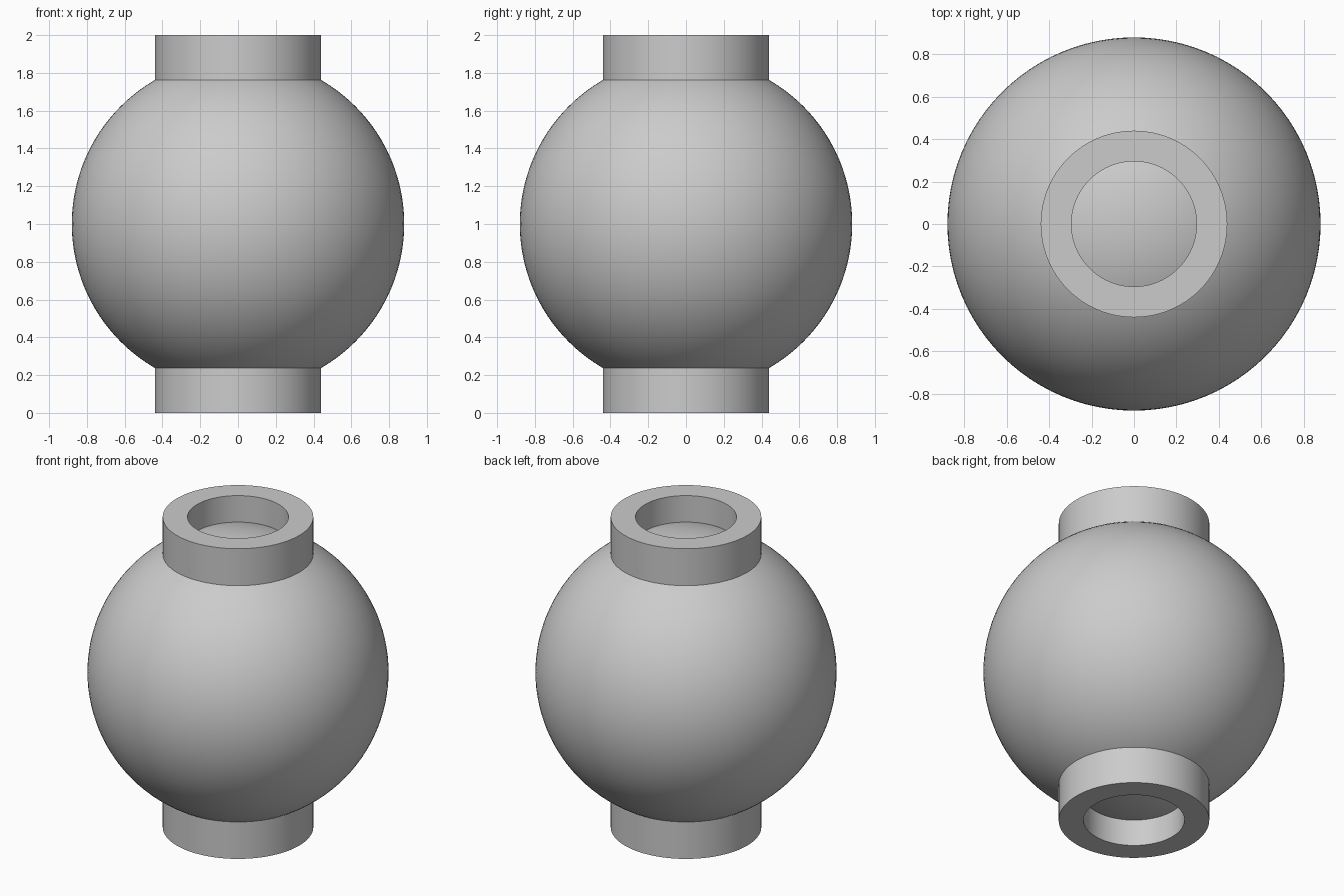
import bpy
import bmesh
from math import pi, radians
from mathutils import Matrix

cube = bpy.data.objects.get("Cube")
if cube:
    bpy.data.objects.remove(cube, do_unlink=True)

CENTRE = 1.0           # height of the ball's middle
BALL_RADIUS = 0.88
COLLAR_OUTER = 0.44
COLLAR_INNER = 0.295
COLLAR_ROOT = 0.25     # height at which the lower collar ends inside the ball

grey = bpy.data.materials.new("plain_grey")
grey.use_nodes = True
colour = (0.6, 0.6, 0.6, 1)
grey.diffuse_color = colour
grey.node_tree.nodes["Principled BSDF"].inputs["Base Color"].default_value = colour


def add_part(name, bm):
    """Turn a bmesh into a smooth shaded grey object with sharp rims."""
    bmesh.ops.recalc_face_normals(bm, faces=bm.faces)
    mesh = bpy.data.meshes.new(name)
    bm.to_mesh(mesh)
    bm.free()
    mesh.materials.append(grey)
    part = bpy.data.objects.new(name, mesh)
    bpy.context.collection.objects.link(part)
    bpy.ops.object.select_all(action="DESELECT")
    part.select_set(True)
    bpy.context.view_layer.objects.active = part
    bpy.ops.object.shade_smooth_by_angle(angle=radians(30))


def add_collar(name, z_low, z_high):
    """Lathe a rectangular section into a hollow ring."""
    bm = bmesh.new()
    section = [(COLLAR_INNER, z_low), (COLLAR_OUTER, z_low),
               (COLLAR_OUTER, z_high), (COLLAR_INNER, z_high)]
    verts = [bm.verts.new((r, 0, z)) for r, z in section]
    edges = [bm.edges.new((verts[i - 1], verts[i])) for i in range(len(verts))]
    bmesh.ops.spin(bm, geom=verts + edges, axis=(0, 0, 1), cent=(0, 0, 0),
                   angle=2 * pi, steps=96, use_merge=True)
    bmesh.ops.remove_doubles(bm, verts=bm.verts, dist=0.0001)
    add_part(name, bm)


# Round body, closing off the bore of each collar
ball = bmesh.new()
bmesh.ops.create_uvsphere(ball, u_segments=96, v_segments=64, radius=BALL_RADIUS,
                          matrix=Matrix.Translation((0, 0, CENTRE)))
add_part("ball_body", ball)

# Matching collars below and above
add_collar("bottom_collar", 0, COLLAR_ROOT)
add_collar("top_collar", 2 * CENTRE - COLLAR_ROOT, 2 * CENTRE)
